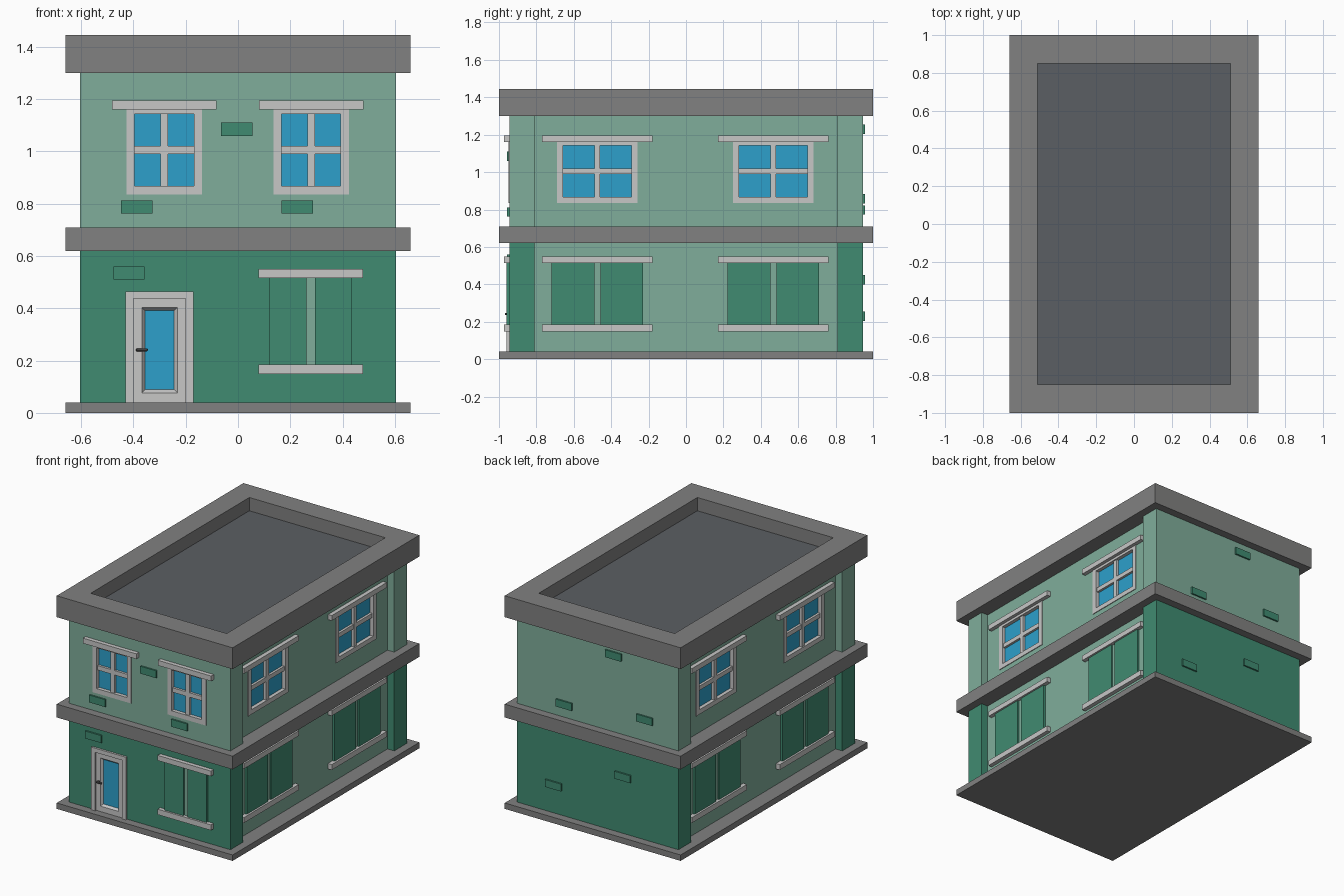
import bpy, bmesh
from mathutils import Vector

cube = bpy.data.objects.get("Cube")
if cube:
    bpy.data.objects.remove(cube, do_unlink=True)


def material(name, r, g, b):
    m = bpy.data.materials.new(name)
    m.use_nodes = True
    m.diffuse_color = (r, g, b, 1)
    m.node_tree.nodes["Principled BSDF"].inputs["Base Color"].default_value = (r, g, b, 1)
    return m


PALE = material("pale green", 0.216, 0.42, 0.328)
DEEP = material("deep green", 0.051, 0.258, 0.165)
STONE = material("stone grey", 0.22, 0.22, 0.218)
TRIM = material("light trim", 0.57, 0.57, 0.565)
GLASS = material("blue glass", 0.026, 0.352, 0.597)
ROOF = material("roof grey", 0.105, 0.114, 0.125)
METAL = material("handle metal", 0.1, 0.1, 0.1)

END_Y, SIDE_X = 0.945, 0.555   # wall planes of the short ends and the long sides


def box(name, lo, hi, mat):
    """Axis-aligned box between two corners."""
    lo, hi = Vector(lo), Vector(hi)
    bm = bmesh.new()
    bmesh.ops.create_cube(bm, size=1)
    for v in bm.verts:
        v.co = (lo + hi) / 2 + Vector(c * abs(s) for c, s in zip(v.co, hi - lo))
    mesh = bpy.data.meshes.new(name)
    bm.to_mesh(mesh)
    bm.free()
    ob = bpy.data.objects.new(name, mesh)
    bpy.context.collection.objects.link(ob)
    mesh.materials.append(mat)
    return ob


# Wall frames: u runs along the wall, d points outwards
WALLS = {
    "front": lambda u, d, z: (u, -END_Y - d, z),
    "back": lambda u, d, z: (-u, END_Y + d, z),
    "right": lambda u, d, z: (SIDE_X + d, u, z),
    "left": lambda u, d, z: (-SIDE_X - d, -u, z),
}


def plate(wall, part, u0, u1, z0, z1, d0, d1, mat):
    at = WALLS[wall]
    return box(f"{wall}_{part}", at(u0, d0, z0), at(u1, d1, z1), mat)


def cut(target, cutter):
    """Subtract the cutter from the target and discard it."""
    cutter.hide_render = True
    mod = target.modifiers.new("opening", "BOOLEAN")
    mod.operation, mod.solver, mod.object = "DIFFERENCE", "EXACT", cutter
    bpy.context.view_layer.objects.active = target
    bpy.ops.object.modifier_apply(modifier=mod.name)
    bpy.data.objects.remove(cutter, do_unlink=True)


def inset_face(ob, direction, steps, mat):
    """Inset the face pointing in a direction by (thickness, depth) steps, then colour it."""
    ob.data.materials.append(mat)
    bm = bmesh.new()
    bm.from_mesh(ob.data)
    bm.normal_update()
    face = max(bm.faces, key=lambda f: f.normal.dot(Vector(direction)))
    for thickness, depth in steps:
        bmesh.ops.inset_region(bm, faces=[face], thickness=thickness, depth=depth,
                               use_even_offset=True)
    face.material_index = 1
    bm.to_mesh(ob.data)
    bm.free()


# Slabs and sunken roof
box("base_slab", (-0.66, -1, 0), (0.66, 1, 0.04), STONE)
box("middle_band", (-0.66, -1, 0.62), (0.66, 1, 0.71), STONE)
roof = box("roof_parapet", (-0.66, -1, 1.3), (0.66, 1, 1.445), STONE)
inset_face(roof, (0, 0, 1), [(0.15, 0), (0.0002, -0.09)], ROOF)

# Long core and the wider end blocks
core = box("side_walls", (-SIDE_X, -0.82, 0.02), (SIDE_X, 0.82, 1.32), PALE)
blocks = {}
for end, s in (("front", -1), ("back", 1)):
    y0, y1 = sorted((s * 0.81, s * END_Y))
    blocks[end, 0] = box(f"{end}_lower_block", (-0.605, y0, 0.02), (0.605, y1, 0.66), DEEP)
    blocks[end, 1] = box(f"{end}_upper_block", (-0.605, y0, 0.66), (0.605, y1, 1.32), PALE)


def lintel(wall, part, c, half, z0, z1):
    plate(wall, part, c - half, c + half, z0, z1, -0.01, 0.028, TRIM)


def sash_window(wall, n, c, half, lintel_half, target):
    """Recessed four-pane window with a lintel."""
    z0, z1, w = 0.835, 1.165, 0.032
    u0, u1 = c - half, c + half
    cut(target, plate(wall, "cutter", u0 + 0.01, u1 - 0.01, z0 + 0.01, z1 - 0.01, -0.035, 0.05, TRIM))
    plate(wall, f"window_glass_{n}", u0 + 0.01, u1 - 0.01, z0 + 0.01, z1 - 0.01, -0.035, -0.02, GLASS)
    for side, a in (("left", u0), ("right", u1 - w)):
        plate(wall, f"window_{side}_stile_{n}", a, a + w, z0, z1, -0.03, 0.005, TRIM)
    for side, a, h in (("bottom", z0, w), ("top", z1 - 0.022, 0.022)):
        plate(wall, f"window_{side}_rail_{n}", u0 + w, u1 - w, a, a + h, -0.03, 0.005, TRIM)
    plate(wall, f"window_mullion_{n}", c - 0.015, c + 0.015, z0 + w, z1 - 0.022, -0.03, -0.002, TRIM)
    plate(wall, f"window_crossbar_{n}", u0 + w, u1 - w, 0.99, 1.02, -0.03, -0.004, TRIM)
    lintel(wall, f"window_lintel_{n}", c, lintel_half, 1.16, 1.195)


def shuttered_window(wall, n, c, half, lintel_half):
    """Pair of closed shutters between a lintel and a sill."""
    gap = 0.016
    for side, a, b in (("left", c - half, c - gap), ("right", c + gap, c + half)):
        plate(wall, f"{side}_shutter_{n}", a, b, 0.18, 0.52, -0.01, 0.015, DEEP)
    plate(wall, f"shutter_gap_{n}", c - gap, c + gap, 0.18, 0.52, -0.004, 0.004, PALE)
    lintel(wall, f"shutter_lintel_{n}", c, lintel_half, 0.515, 0.55)
    lintel(wall, f"shutter_sill_{n}", c, lintel_half, 0.148, 0.185)


# Windows
for n, c in enumerate((-0.282, 0.28)):
    sash_window("front", n, c, 0.145, 0.2, blocks["front", 1])
shuttered_window("front", 0, 0.278, 0.157, 0.2)
for wall in ("right", "left"):
    for n, c in enumerate((-0.474, 0.467)):
        sash_window(wall, n, c, 0.215, 0.295, core)
        shuttered_window(wall, n, c, 0.245, 0.295)

# Door with a sunken glass panel, its frame and lever handle
cut(blocks["front", 0], plate("front", "cutter", -0.41, -0.19, 0.03, 0.45, -0.04, 0.05, TRIM))
door = plate("front", "door", -0.405, -0.195, 0.04, 0.44, -0.04, 0.003, TRIM)
inset_face(door, (0, -1, 0), [(0.037, 0), (0.012, -0.015)], GLASS)
for side, a in (("left", -0.43), ("right", -0.2)):
    plate("front", f"door_{side}_jamb", a, a + 0.03, 0.04, 0.465, -0.03, 0.014, TRIM)
plate("front", "door_head", -0.4, -0.2, 0.437, 0.465, -0.03, 0.014, TRIM)
plate("front", "door_handle_stem", -0.385, -0.373, 0.235, 0.247, 0, 0.02, METAL)
lever = plate("front", "door_handle_lever", -0.39, -0.345, 0.235, 0.247, 0.014, 0.024, METAL)
lever.modifiers.new("rounding", "BEVEL").width = 0.003

# Exposed bricks, given by centre along the wall and height
BRICKS = {
    "front": ((-0.005, 1.085), (-0.387, 0.787), (0.227, 0.787), (-0.417, 0.535)),
    "back": ((0.12, 1.23), (-0.25, 0.797), (0.355, 0.857), (-0.33, 0.23), (0.19, 0.425)),
}
for wall, spots in BRICKS.items():
    for n, (u, z) in enumerate(spots):
        plate(wall, f"brick_{n}", u - 0.06, u + 0.06, z - 0.025, z + 0.025, -0.01, 0.011, DEEP)
